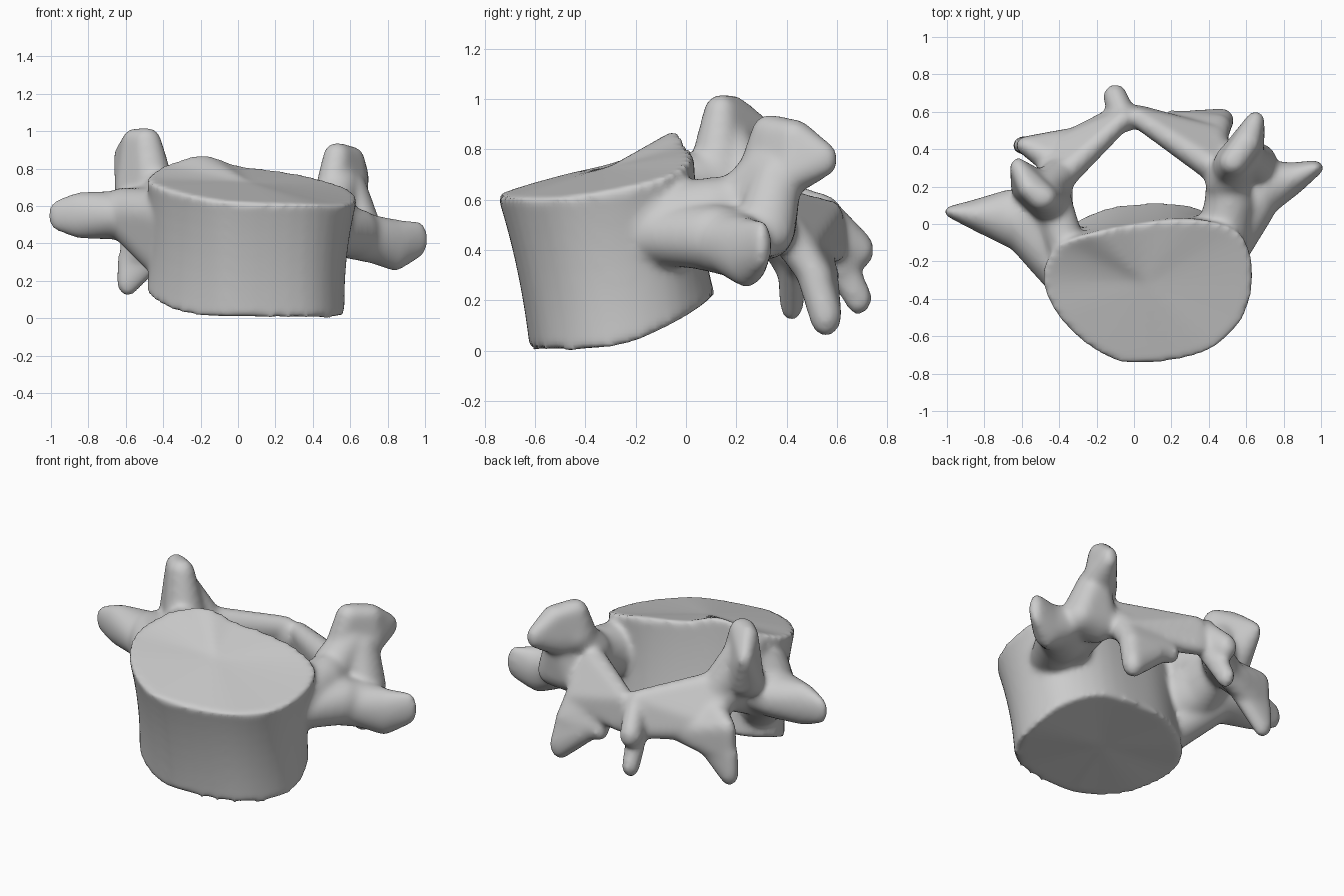
import bpy, bmesh
from mathutils import Vector

cube = bpy.data.objects.get("Cube")
if cube:
    bpy.data.objects.remove(cube)

bm = bmesh.new()


def hull(nodes):
    """Convex skin around ellipsoids given as (centre, radii)."""
    part = bmesh.new()
    for centre, radii in nodes:
        made = bmesh.ops.create_icosphere(part, subdivisions=3, radius=1)["verts"]
        for v in made:
            v.co = Vector(a * r + c for a, r, c in zip(v.co, radii, centre))
    out = bmesh.ops.convex_hull(part, input=part.verts[:])
    spare = {e for e in out["geom_interior"] + out["geom_unused"]
             if isinstance(e, bmesh.types.BMVert)}
    bmesh.ops.delete(part, geom=list(spare), context="VERTS")
    add(part)


def add(part):
    """Append one closed part to the shared mesh."""
    bmesh.ops.recalc_face_normals(part, faces=part.faces[:])
    temp = bpy.data.meshes.new("part")
    part.to_mesh(temp)
    part.free()
    bm.from_mesh(temp)
    bpy.data.meshes.remove(temp)


def limb(*nodes):
    for pair in zip(nodes, nodes[1:]):
        hull(pair)


def smooth_ring(points, steps=4):
    """Closed Catmull-Rom curve through the points."""
    pts = [Vector(p) for p in points]
    n, ring = len(pts), []
    for i in range(n):
        a, b, c, d = (pts[(i + k - 1) % n] for k in range(4))
        for s in range(steps):
            t = s / steps
            ring.append((b * 2 + (c - a) * t + (a * 2 - b * 5 + c * 4 - d) * t ** 2
                         + (b * 3 - a - c * 3 + d) * t ** 3) / 2)
    return ring


# Body: loft between the lower and upper end plates with a slight waist
lower = smooth_ring([(0, -.62, 0), (.35, -.57, 0), (.52, -.42, 0), (.57, -.22, .03),
                     (.5, -.02, .12), (.3, .1, .2), (0, .11, .22), (-.22, .06, .22),
                     (-.41, -.06, .18), (-.49, -.22, .14), (-.38, -.42, .05), (-.2, -.55, .01)])
upper = smooth_ring([(0, -.75, .62), (.37, -.69, .61), (.58, -.51, .61), (.64, -.25, .65),
                     (.56, -.04, .71), (.3, .03, .78), (0, 0, .82), (-.2, -.04, .88),
                     (-.4, -.11, .82), (-.49, -.28, .75), (-.41, -.49, .7), (-.22, -.67, .65)])
body = bmesh.new()
rings = []
for k in range(9):
    t = k / 8
    ring = [a.lerp(b, t) for a, b in zip(lower, upper)]
    mid = sum(ring, Vector()) / len(ring)
    pinch = 1 - .16 * t * (1 - t)
    rings.append([body.verts.new((mid.x + (p.x - mid.x) * pinch,
                                  mid.y + (p.y - mid.y) * pinch, p.z)) for p in ring])
count = len(lower)
for r0, r1 in zip(rings, rings[1:]):
    for i in range(count):
        j = (i + 1) % count
        body.faces.new((r0[i], r0[j], r1[j], r1[i]))
for ring in (rings[0], rings[-1]):
    hub = body.verts.new(sum((v.co for v in ring), Vector()) / count + Vector((0, 0, .01)))
    for i in range(count):
        body.faces.new((ring[i], ring[(i + 1) % count], hub))
add(body)

# Pedicles joining the body to the arch
limb(((.46, -.16, .5), (.15, .16, .16)), ((.51, .1, .53), (.135, .14, .16)),
     ((.5, .27, .56), (.11, .1, .14)))
limb(((-.38, -.18, .52), (.14, .16, .2)), ((-.46, .04, .56), (.14, .14, .17)),
     ((-.44, .2, .6), (.11, .1, .14)))
limb(((-.36, -.12, .7), (.1, .1, .1)), ((-.42, .08, .68), (.1, .1, .1)))

# Flares where the transverse processes leave the body
hull([((.46, -.16, .46), (.14, .14, .12)), ((.66, .12, .45), (.1, .15, .13))])
hull([((-.4, -.16, .36), (.13, .14, .14)), ((-.38, -.24, .55), (.14, .13, .14)),
      ((-.62, .02, .56), (.1, .16, .14))])

# Transverse processes
limb(((.58, .08, .46), (.1, .17, .14)), ((.73, .2, .42), (.09, .14, .13)),
     ((.84, .24, .39), (.08, .09, .14)), ((.965, .3, .42), (.05, .04, .1)))
limb(((-.45, 0, .56), (.12, .17, .15)), ((-.66, .03, .55), (.08, .16, .13)),
     ((-.85, .05, .55), (.08, .08, .125)), ((-.965, .065, .55), (.05, .035, .085)))

# Superior articular processes: root widening to an upright blade
limb(((.5, .22, .6), (.12, .1, .12)), ((.54, .33, .72), (.11, .11, .1)))
hull([((.51, .31, .72), (.09, .1, .1)), ((.53, .33, .87), (.075, .07, .07)),
      ((.6, .43, .86), (.075, .07, .06)), ((.65, .55, .76), (.05, .055, .07)),
      ((.6, .42, .7), (.1, .08, .08))])
hull([((.68, .31, .47), (.09, .12, .1)), ((.54, .32, .5), (.1, .12, .14)),
      ((.6, .36, .7), (.09, .1, .08))])
hull([((-.45, .12, .68), (.12, .12, .1)), ((-.49, .14, .95), (.08, .07, .07)),
      ((-.56, .19, .945), (.06, .06, .07)), ((-.62, .3, .86), (.045, .055, .07)),
      ((-.55, .2, .68), (.11, .1, .1))])
limb(((-.49, .19, .82), (.09, .08, .08)), ((-.4, .26, .62), (.1, .09, .1)))

# Laminae closing the arch behind the canal
hull([((.45, .29, .57), (.09, .08, .1)), ((.02, .57, .54), (.055, .055, .06)),
      ((.02, .59, .4), (.04, .05, .05)), ((.42, .46, .4), (.08, .07, .08))])
hull([((-.42, .23, .6), (.09, .08, .12)), ((-.06, .56, .55), (.055, .055, .07)),
      ((-.1, .58, .4), (.05, .05, .06)), ((-.44, .38, .43), (.08, .07, .09))])

# Inferior articular processes: plates hanging from the laminae
hull([((.42, .41, .46), (.08, .08, .08)), ((.2, .5, .42), (.06, .06, .06)),
      ((.2, .56, .3), (.05, .05, .06)), ((.44, .53, .28), (.08, .06, .08))])
hull([((.24, .55, .31), (.06, .055, .06)), ((.44, .51, .3), (.08, .07, .08)),
      ((.47, .555, .14), (.065, .065, .085))])
hull([((-.44, .35, .48), (.09, .08, .1)), ((-.57, .42, .46), (.06, .05, .07)),
      ((-.3, .46, .39), (.07, .06, .07)), ((-.56, .42, .32), (.075, .05, .08))])
hull([((-.42, .42, .38), (.09, .055, .07)), ((-.57, .42, .32), (.075, .05, .07)),
      ((-.59, .42, .2), (.06, .05, .085))])

# Spinous process with upper and lower knobs
limb(((-.05, .56, .5), (.07, .07, .11)), ((-.1, .68, .4), (.065, .07, .08)))
limb(((-.06, .58, .42), (.07, .06, .09)), ((-.09, .63, .31), (.055, .06, .08)),
     ((-.1, .685, .21), (.05, .055, .07)))

# One fused, softened bone
mesh = bpy.data.meshes.new("vertebra")
bm.to_mesh(mesh)
bm.free()
bone = bpy.data.objects.new("vertebra", mesh)
bpy.context.collection.objects.link(bone)
remesh = bone.modifiers.new("fuse", "REMESH")
remesh.mode = "VOXEL"
remesh.voxel_size = .016
remesh.use_smooth_shade = True
soften = bone.modifiers.new("soften", "SMOOTH")
soften.factor = .5
soften.iterations = 15

mat = bpy.data.materials.new("bone grey")
mat.use_nodes = True
grey = (.6, .6, .6, 1)
mat.diffuse_color = grey
mat.node_tree.nodes["Principled BSDF"].inputs["Base Color"].default_value = grey
mesh.materials.append(mat)
for poly in mesh.polygons:
    poly.use_smooth = True
